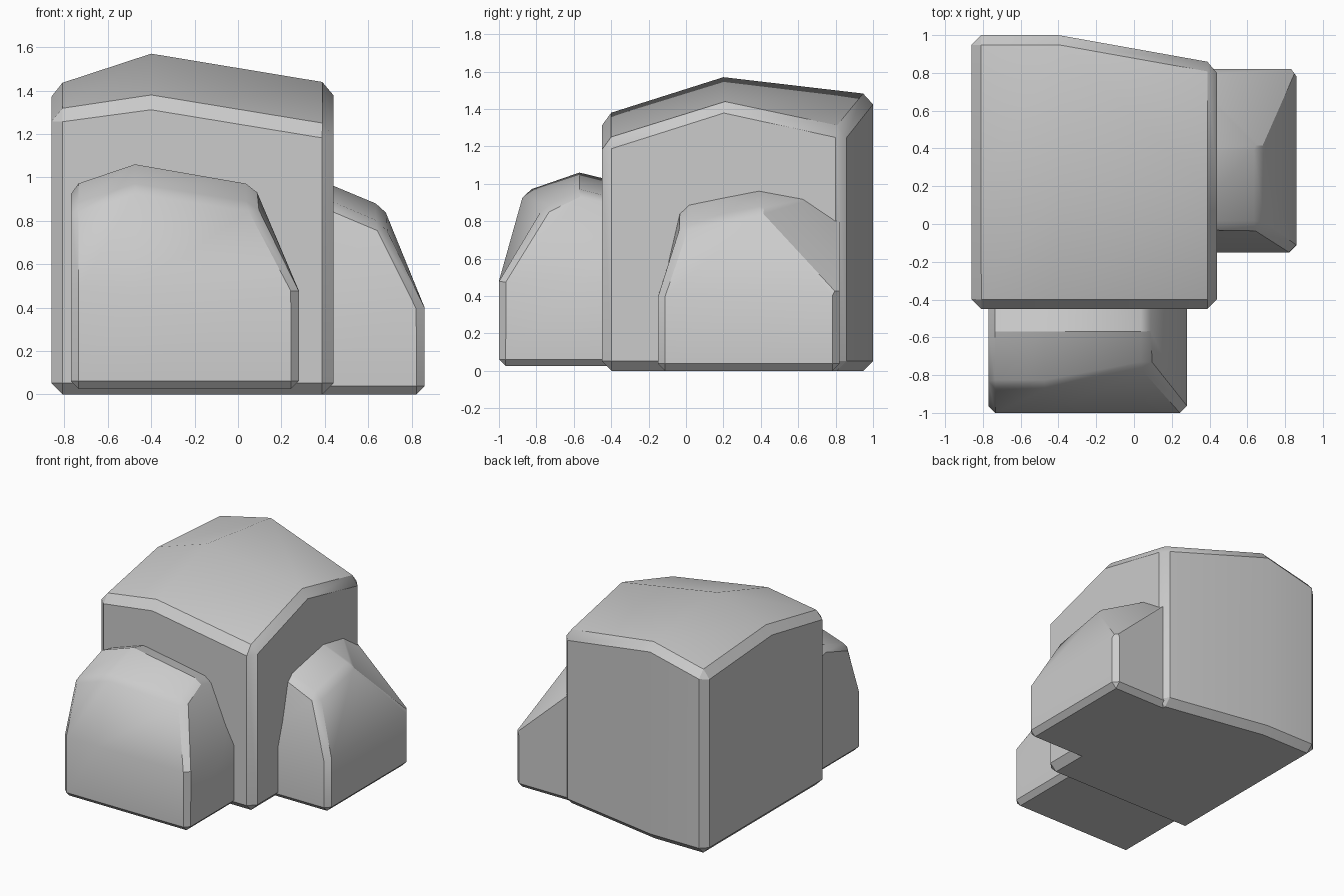
import bpy, bmesh, math

if "Cube" in bpy.data.objects:
    bpy.data.objects.remove(bpy.data.objects["Cube"])


def block(name, rings, peak, chamfer, keep_sharp=lambda v: False):
    """Loft 8-point rings (front-left first, anticlockwise), cap with a peak, chamfer the hard edges."""
    bm = bmesh.new()
    rows = [[bm.verts.new(p) for p in ring] for ring in rings]
    bm.faces.new(rows[0][::-1])
    for low, high in zip(rows, rows[1:]):
        for i in range(8):
            j = (i + 1) % 8
            bm.faces.new((low[i], low[j], high[j], high[i]))
    fl, f, fr, r, br, b, bl, l = rows[-1]
    c = bm.verts.new(peak)
    for face in ((fl, f, c, l), (f, fr, r, c), (c, r, b), (r, br, b), (l, c, b, bl)):
        bm.faces.new(face)
    bmesh.ops.remove_doubles(bm, verts=bm.verts[:], dist=0.001)
    bmesh.ops.recalc_face_normals(bm, faces=bm.faces[:])
    hard = [e for e in bm.edges
            if e.calc_face_angle(0) > math.radians(40)
            and not all(keep_sharp(v.co) for v in e.verts)]
    bmesh.ops.bevel(bm, geom=hard, offset=chamfer, offset_type='OFFSET',
                    segments=1, profile=0.5, affect='EDGES', clamp_overlap=True)
    mesh = bpy.data.meshes.new(name)
    bm.to_mesh(mesh)
    bm.free()
    obj = bpy.data.objects.new(name, mesh)
    bpy.context.collection.objects.link(obj)
    bpy.ops.object.select_all(action='DESELECT')
    obj.select_set(True)
    bpy.context.view_layer.objects.active = obj
    bpy.ops.object.shade_smooth_by_angle(angle=math.radians(30))
    return obj


def lift(plan, heights):
    if not isinstance(heights, (list, tuple)):
        heights = [heights] * len(plan)
    return [(x, y, z) for (x, y), z in zip(plan, heights)]


def plan(x0, xm, x1, y0, ym, y1):
    return [(x0, y0), (xm, y0), (x1, y0), (x1, ym), (x1, y1), (xm, y1), (x0, y1), (x0, ym)]


# Large central rock, with the back face tapering toward the right
base = plan(-0.86, -0.40, 0.44, -0.45, 0.20, 1.0)
base[4] = (0.44, 0.85)
block("main_rock",
      [lift(base, 0), lift(base, [1.302, 1.364, 1.226, 1.432, 1.29, 1.478, 1.37, 1.424])],
      (-0.40, 0.20, 1.57), 0.052)

# Front rock, leaning inward on its front and right sides
base = plan(-0.77, -0.475, 0.28, -1.0, -0.57, -0.2)
top = plan(-0.77, -0.475, 0.072, -0.86, -0.57, -0.2)
top[2] = (0.072, -0.755)
block("front_rock",
      [lift(base, 0.025), lift(base, 0.48),
       lift(top, [0.862, 0.957, 0.868, 0.965, 0.87, 0.97, 0.87, 0.96])],
      (-0.475, -0.57, 1.06), 0.036)

# Right rock, whose top falls away to the back outer corner
base = plan(0.0, 0.25, 0.86, -0.15, 0.39, 0.82)
top = plan(0.0, 0.25, 0.67, -0.02, 0.39, 0.82)
top[4] = (0.86, 0.82)
block("right_rock",
      [lift(base, 0), lift(base, 0.40),
       lift(top, [0.88, 0.96, 0.78, 0.865, 0.40, 0.96, 0.85, 0.95])],
      (0.25, 0.39, 1.04), 0.038,
      keep_sharp=lambda v: v.y > 0.81 and v.z > 0.39)
